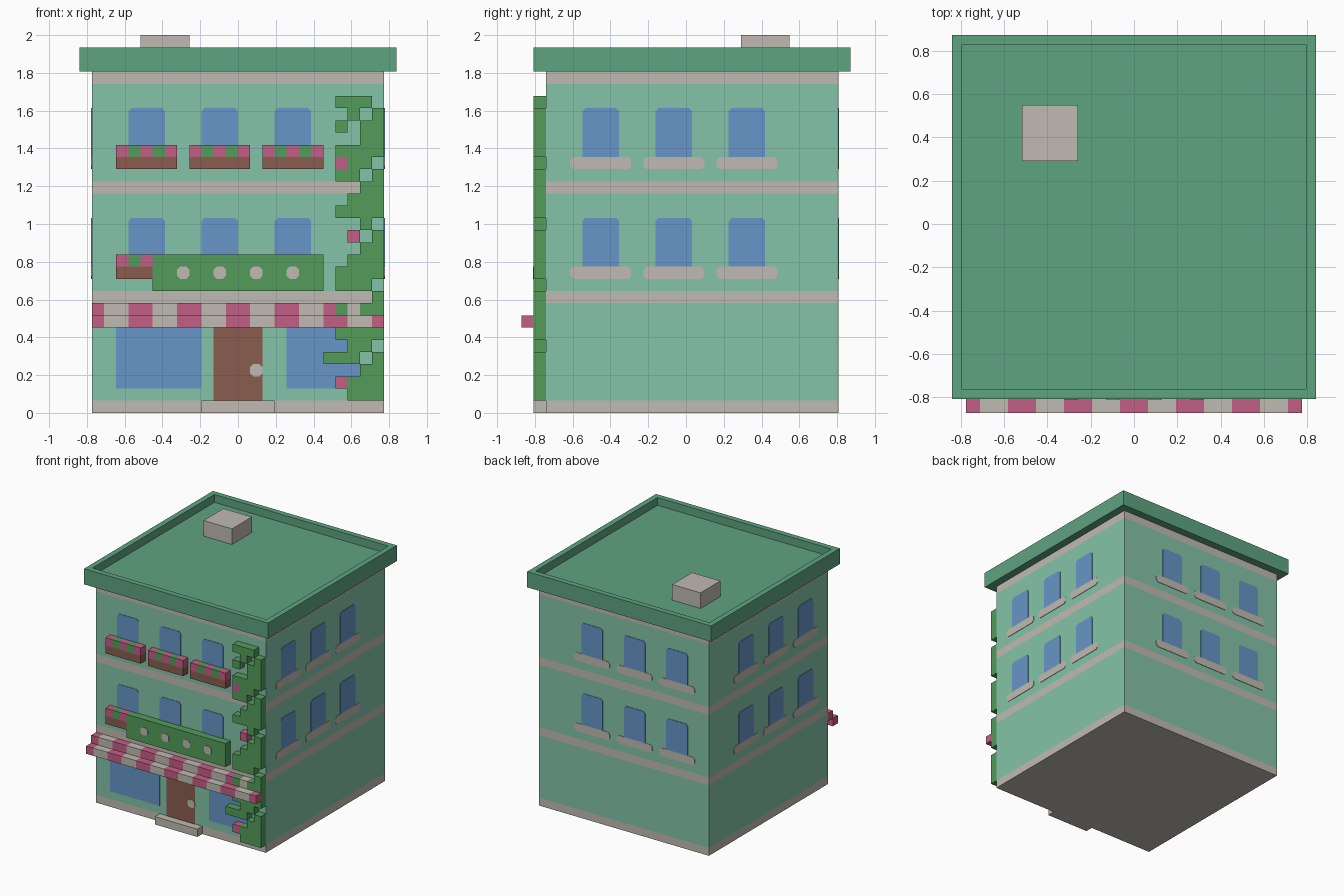
import bpy, bmesh
from mathutils import Vector

cube = bpy.data.objects.get("Cube")
if cube:
    bpy.data.objects.remove(cube, do_unlink=True)

U = 2 / 31            # one block
PLATE = 0.06          # painted detail thickness, in blocks


def to_world(x, y, z):
    return Vector((x * U, (y - 11.5) * U, z * U))


def material(name, hex_code):
    rgb = [int(hex_code[i:i + 2], 16) / 255 for i in (0, 2, 4)]
    col = [c / 12.92 if c < 0.04045 else ((c + 0.055) / 1.055) ** 2.4 for c in rgb] + [1]
    m = bpy.data.materials.new(name)
    m.use_nodes = True
    m.diffuse_color = col
    m.node_tree.nodes["Principled BSDF"].inputs["Base Color"].default_value = col
    return m


wall = material("mint wall", "83C4A8")
roof_green = material("roof green", "5FA481")
stone = material("pale stone", "C0BBB2")
pink = material("pink", "C45E86")
leaf = material("leaf green", "539C5B")
brown = material("wood brown", "8A5C4E")
blue = material("window blue", "6796C8")


def finish(name, bm, *mats):
    bmesh.ops.recalc_face_normals(bm, faces=bm.faces[:])
    me = bpy.data.meshes.new(name)
    bm.to_mesh(me)
    bm.free()
    for m in mats:
        me.materials.append(m)
    ob = bpy.data.objects.new(name, me)
    bpy.context.collection.objects.link(ob)
    return ob


def add_prism(bm, points, offset):
    face = bm.faces.new([bm.verts.new(p) for p in points])
    ext = bmesh.ops.extrude_face_region(bm, geom=[face], use_keep_orig=True)
    verts = [g for g in ext["geom"] if isinstance(g, bmesh.types.BMVert)]
    bmesh.ops.translate(bm, verts=verts, vec=offset)


def add_box(bm, x0, x1, y0, y1, z0, z1):
    base = [(x0, y0), (x1, y0), (x1, y1), (x0, y1)]
    add_prism(bm, [to_world(x, y, z0) for x, y in base], Vector((0, 0, (z1 - z0) * U)))


def box(name, mat, *dims):
    bm = bmesh.new()
    add_box(bm, *dims)
    return finish(name, bm, mat)


# Wall planes: position along the wall -> block coordinates, plus outward normal
SIDES = {
    "front": (lambda a, z: to_world(a - 12, 0, z), Vector((0, -1, 0))),
    "back": (lambda a, z: to_world(a - 12, 24, z), Vector((0, 1, 0))),
    "right": (lambda a, z: to_world(12, a, z), Vector((1, 0, 0))),
    "left": (lambda a, z: to_world(-12, a, z), Vector((-1, 0, 0))),
}


def add_plate(bm, side, a0, a1, z0, z1, top=0.0, bottom=0.0, lift=0.0):
    """Thin plate with optional clipped corners."""
    place, normal = SIDES[side]
    pts = []
    for a, z, c, flip in ((a0, z0, bottom, 0), (a1, z0, bottom, 1),
                          (a1, z1, top, 0), (a0, z1, top, 1)):
        if not c:
            pts.append((a, z))
            continue
        da = c if a == a0 else -c
        dz = c if z == z0 else -c
        pair = [(a, z + dz), (a + da, z)]
        pts += pair[::-1] if flip else pair
    add_prism(bm, [place(a, z) + normal * lift * U for a, z in pts], normal * PLATE * U)


# Main body with stone courses coloured by height
COURSES = (0, 9, 18, 27)
bm = bmesh.new()
add_box(bm, -12, 12, 0, 24, 0, 28)
for z in COURSES:
    for cut in (z, z + 1):
        if 0 < cut < 28:
            bmesh.ops.bisect_plane(bm, geom=bm.verts[:] + bm.edges[:] + bm.faces[:],
                                   plane_co=to_world(0, 0, cut), plane_no=(0, 0, 1))
for f in bm.faces:
    if int(f.calc_center_median().z / U + 0.01) in COURSES:
        f.material_index = 1
finish("building_body", bm, wall, stone)

# Roof slab with sunken deck
bm = bmesh.new()
add_box(bm, -13, 13, -1, 25, 28, 30)
top_face = max(bm.faces, key=lambda f: f.calc_center_median().z)
bmesh.ops.inset_region(bm, faces=[top_face], thickness=U)
deck = bmesh.ops.extrude_face_region(bm, geom=[top_face])
bmesh.ops.translate(bm, vec=(0, 0, -U),
                    verts=[g for g in deck["geom"] if isinstance(g, bmesh.types.BMVert)])
if top_face.is_valid:
    bm.faces.remove(top_face)
finish("roof", bm, roof_green)
box("chimney", stone, -8, -4, 16, 20, 29, 31)

# Upper windows on all sides, sills on all but the front
for side in SIDES:
    glass, sills = bmesh.new(), bmesh.new()
    for a in (3, 9, 15):
        for z in (12, 21):
            add_plate(glass, side, a, a + 3, z, z + 4, top=0.25)
            add_plate(sills, side, a - 1, a + 4, z - 1, z, top=0.25, bottom=0.25)
    finish(side + "_windows", glass, blue)
    if side == "front":
        sills.free()
    else:
        finish(side + "_sills", sills, stone)

# Shop front
bm = bmesh.new()
add_plate(bm, "front", 2, 9, 2, 7)
add_plate(bm, "front", 16, 22, 2, 7)
finish("shop_windows", bm, blue)
bm = bmesh.new()
add_plate(bm, "front", 10, 14, 1, 7)
finish("door", bm, brown)
bm = bmesh.new()
add_plate(bm, "front", 13, 14, 3, 4, 0.25, 0.25, lift=PLATE)
finish("door_handle", bm, stone)
box("door_step", stone, -3, 3, -1, 0, 0, 1)

# Sign board with pale dots
box("sign_board", leaf, -7, 7, -1, 0, 10, 13)
bm = bmesh.new()
for a in (7, 10, 13, 16):
    add_plate(bm, "front", a, a + 1, 11, 12, 0.25, 0.25, lift=1)
finish("sign_dots", bm, stone)

# Flower boxes
for i, (x, z, n) in enumerate(((-10, 20, 5), (-4, 20, 5), (2, 20, 5), (-10, 11, 3))):
    box(f"planter_{i + 1}", brown, x, x + n, -1, 0, z, z + 1)
    for name, mat, start in (("flowers", pink, 0), ("leaves", leaf, 1)):
        bm = bmesh.new()
        for k in range(start, n, 2):
            add_box(bm, x + k, x + k + 1, -1, 0, z + 1, z + 2)
        finish(f"planter_{name}_{i + 1}", bm, mat)

# Climbing ivy: first column of each row, with diagonal gaps
STARTS = "9 9 10 7 9 8 9 8 11 8 8 9 10 11 10 8 9 10 8 9 8 10 8 9 8"
ivy = {(c, r) for r, s in enumerate(STARTS.split(), 1)
       for c in range(int(s), 12) if (c - r) % 5 != 1}
bm = bmesh.new()
for c, r in sorted(ivy):
    bm.faces.new([bm.verts.new(to_world(x, 0, z))
                  for x, z in ((c, r), (c + 1, r), (c + 1, r + 1), (c, r + 1))])
bmesh.ops.remove_doubles(bm, verts=bm.verts[:], dist=U / 100)
ext = bmesh.ops.extrude_face_region(bm, geom=bm.faces[:], use_keep_orig=True)
bmesh.ops.translate(bm, vec=(0, -U, 0),
                    verts=[g for g in ext["geom"] if isinstance(g, bmesh.types.BMVert)])
finish("ivy", bm, leaf)
bm = bmesh.new()
for c, r in ((8, 2), (9, 14), (8, 20)):
    add_box(bm, c, c + 1, -1, 0, r, r + 1)
finish("ivy_blossoms", bm, pink)

# Striped two-step awning, leaving room for the ivy
stripes = {"pink": (bmesh.new(), pink), "pale": (bmesh.new(), stone)}
for c in range(-12, 12):
    bm = stripes["pink" if (c + 1) // 2 % 2 == 0 else "pale"][0]
    add_box(bm, c, c + 1, -2, -1, 7, 8)
    if (c, 8) not in ivy:
        add_box(bm, c, c + 1, -1, 0, 8, 9)
for name, (bm, mat) in stripes.items():
    finish(f"awning_{name}_stripes", bm, mat)
